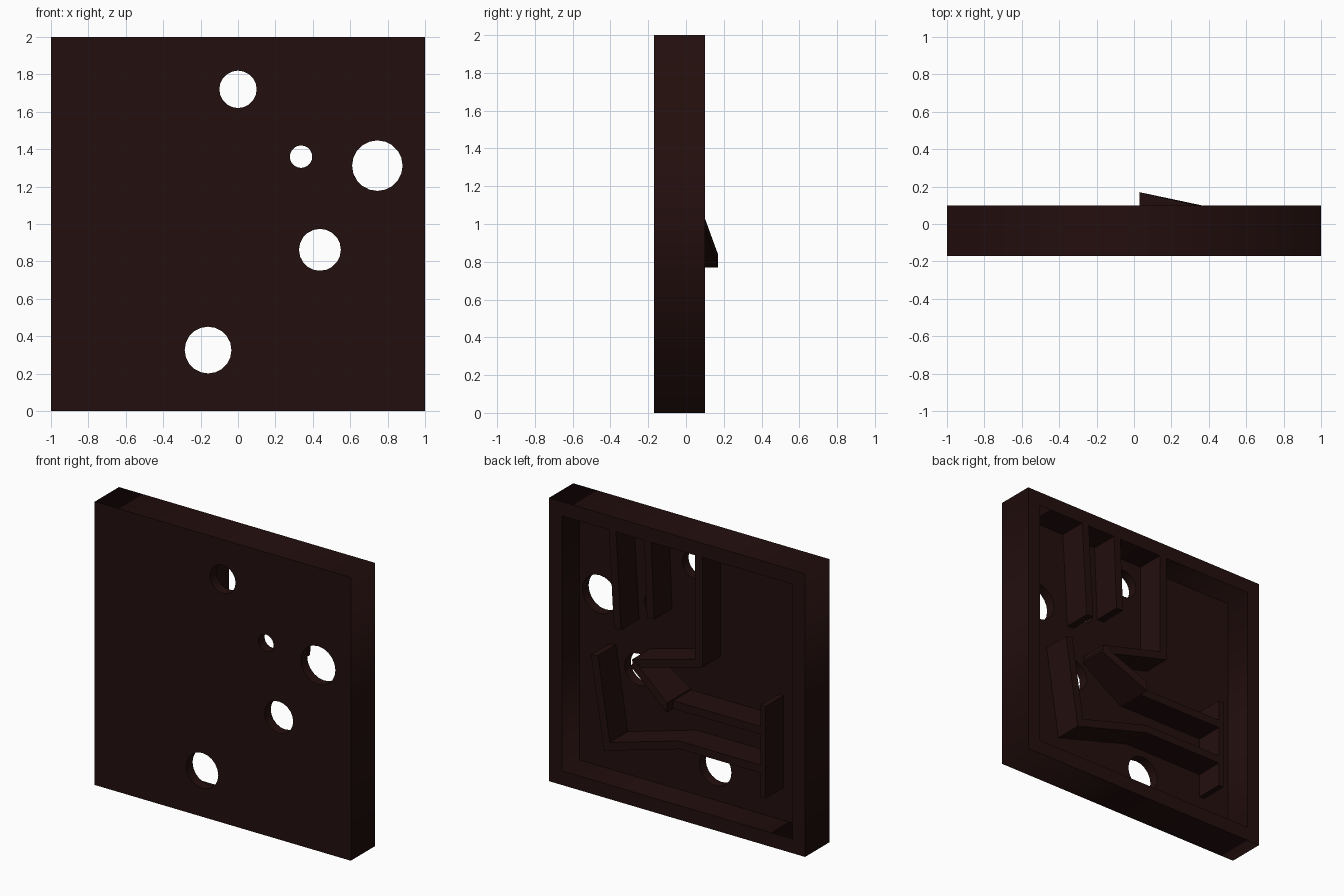
import bpy, math
from mathutils import Vector

if "Cube" in bpy.data.objects:
    bpy.data.objects.remove(bpy.data.objects["Cube"])

FLOOR, BACK, FRONT = -0.10, 0.10, -0.17

brown = bpy.data.materials.new("dark brown")
brown.diffuse_color = (0.0165, 0.0045, 0.0042, 1)
brown.use_nodes = True
brown.node_tree.nodes["Principled BSDF"].inputs["Base Color"].default_value = brown.diffuse_color


def add_mesh(name, verts, faces):
    me = bpy.data.meshes.new(name)
    me.from_pydata(verts, [], faces)
    me.materials.append(brown)
    ob = bpy.data.objects.new(name, me)
    bpy.context.collection.objects.link(ob)
    return ob


def prism(name, outline, backs=None):
    """Extrude an xz outline from the plate to the back; backs gives y per corner."""
    n = len(outline)
    area = sum(outline[i - 1][0] * outline[i][1] - outline[i][0] * outline[i - 1][1] for i in range(n))
    backs = list(backs or [BACK] * n)
    if area < 0:
        outline, backs = outline[::-1], backs[::-1]
    v = [(x, FLOOR - 0.01, z) for x, z in outline]
    v += [(p[0], b, p[1]) for p, b in zip(outline, backs)]
    f = [tuple(range(n)), tuple(range(2 * n - 1, n - 1, -1))]
    f += [(i, i + n, (i + 1) % n + n, (i + 1) % n) for i in range(n)]
    return add_mesh(name, v, f)


def wall(name, pts, t=0.056):
    """Mitred wall of thickness t along an xz path."""
    p = [Vector(q) for q in pts]
    left, right = [], []
    for i, q in enumerate(p):
        d0 = (q - p[max(i - 1, 0)]).normalized() if i else (p[1] - q).normalized()
        d1 = (p[i + 1] - q).normalized() if i < len(p) - 1 else d0
        n0, n1 = Vector((-d0.y, d0.x)), Vector((-d1.y, d1.x))
        m = (n0 + n1).normalized()
        m *= t / 2 / m.dot(n0)
        left.append(tuple(q + m))
        right.append(tuple(q - m))
    return prism(name, left + right[::-1])


# front plate with round holes (filled 2D curve turned into a mesh)
def panel(name, loops, y0, y1):
    cu = bpy.data.curves.new(name, 'CURVE')
    cu.dimensions, cu.fill_mode, cu.extrude = '2D', 'BOTH', (y1 - y0) / 2
    for loop in loops:
        s = cu.splines.new('POLY')
        s.points.add(len(loop) - 1)
        for pt, (x, z) in zip(s.points, loop):
            pt.co = (x, z, 0, 1)
        s.use_cyclic_u = True
    tmp = bpy.data.objects.new(name + "_curve", cu)
    bpy.context.collection.objects.link(tmp)
    me = bpy.data.meshes.new_from_object(tmp.evaluated_get(bpy.context.evaluated_depsgraph_get()))
    bpy.data.objects.remove(tmp)
    me.materials.clear()
    me.materials.append(brown)
    ob = bpy.data.objects.new(name, me)
    bpy.context.collection.objects.link(ob)
    ob.rotation_euler = (math.pi / 2, 0, 0)
    ob.location.y = (y0 + y1) / 2


def circle(x, z, r, n=20):
    return [(x + r * math.cos(2 * math.pi * i / n), z + r * math.sin(2 * math.pi * i / n)) for i in range(n)]


holes = [(0, 1.72, 0.1), (0.337, 1.36, 0.06), (0.745, 1.312, 0.135),
         (0.438, 0.862, 0.112), (-0.16, 0.326, 0.125)]
outer = [(-1, 0), (1, 0), (1, 2), (-1, 2)]
panel("front_plate", [outer] + [circle(*h) for h in holes], FRONT, FLOOR)

# raised rim around the back
inner = [(-0.9, 0.1), (0.9, 0.1), (0.9, 1.9), (-0.9, 1.9)]
panel("rim", [outer, inner], FLOOR, BACK)

# maze walls
wall("upper_wall", [(-0.17, 1.91), (-0.17, 1.145), (0.345, 1.005)])
wall("long_divider", [(0.505, 1.91), (0.465, 1.215)])
wall("short_divider", [(0.23, 1.91), (0.207, 1.36)])
wall("lower_wall", [(0.645, 0.985), (0.548, 0.365), (-0.02, 0.528), (-0.66, 0.528)])
wall("middle_wall", [(0.03, 0.8), (-0.66, 0.8)])
wall("end_wall", [(-0.672, 0.98), (-0.672, 0.33)], 0.04)

# slanted wall whose lower end rises out past the rim
prism("ramp_wall", [(0.335, 1.03), (0.36, 0.98), (0.03, 0.77), (0.03, 0.838)],
      [BACK, BACK, 0.17, 0.17])
